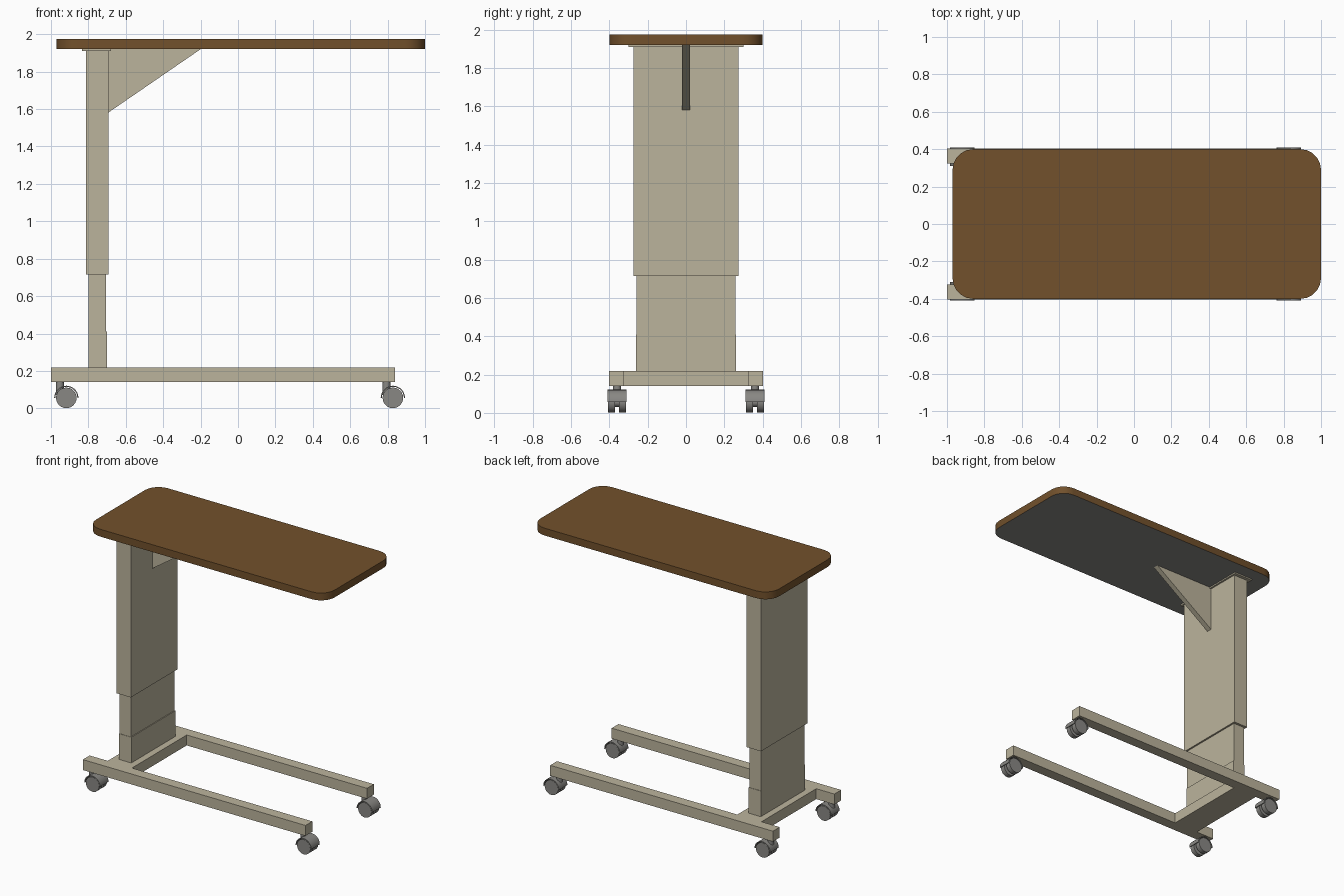
import bpy
import bmesh
import math
from mathutils import Matrix, Vector

if "Cube" in bpy.data.objects:
    bpy.data.objects.remove(bpy.data.objects["Cube"], do_unlink=True)


def make_material(name, rgb):
    mat = bpy.data.materials.new(name)
    mat.use_nodes = True
    mat.diffuse_color = (*rgb, 1)
    mat.node_tree.nodes["Principled BSDF"].inputs["Base Color"].default_value = (*rgb, 1)
    return mat


beige = make_material("beige_paint", (0.50, 0.455, 0.335))
brown = make_material("brown_wood", (0.168, 0.082, 0.025))
grey = make_material("grey_plastic", (0.25, 0.245, 0.23))


def finish(name, bm, *mats, smooth=False):
    bmesh.ops.recalc_face_normals(bm, faces=bm.faces)
    mesh = bpy.data.meshes.new(name)
    bm.to_mesh(mesh)
    bm.free()
    for mat in mats:
        mesh.materials.append(mat)
    obj = bpy.data.objects.new(name, mesh)
    bpy.context.collection.objects.link(obj)
    if smooth:
        bpy.ops.object.select_all(action="DESELECT")
        obj.select_set(True)
        bpy.context.view_layer.objects.active = obj
        bpy.ops.object.shade_smooth_by_angle(angle=math.radians(35))
    return obj


def box(name, x, y, z, mat=beige):
    """Box from (low, high) pairs on each axis."""
    bm = bmesh.new()
    bmesh.ops.create_cube(bm, size=1)
    for v in bm.verts:
        v.co = Vector([r[0] if c < 0 else r[1] for c, r in zip(v.co, (x, y, z))])
    return finish(name, bm, mat)


def extrude_profile(bm, points, direction):
    face = bm.faces.new([bm.verts.new(p) for p in points])
    new = bmesh.ops.extrude_face_region(bm, geom=[face])["geom"]
    moved = [g for g in new if isinstance(g, bmesh.types.BMVert)]
    bmesh.ops.translate(bm, verts=moved, vec=direction)


def cylinder(name, centre, radius, depth, axis, segments=24):
    bm = bmesh.new()
    turn = Matrix.Rotation(math.pi / 2, 4, "X") if axis == "Y" else Matrix()
    bmesh.ops.create_cone(bm, cap_ends=True, segments=segments, radius1=radius,
                          radius2=radius, depth=depth,
                          matrix=Matrix.Translation(centre) @ turn)
    return finish(name, bm, grey, smooth=True)


# Tabletop with rounded corners and a grey underside
X0, X1, HALF_Y, R, STEPS = -0.97, 1.0, 0.40, 0.11, 5
corners = [(X1 - R, HALF_Y - R), (X0 + R, HALF_Y - R),
           (X0 + R, R - HALF_Y), (X1 - R, R - HALF_Y)]
outline = []
for i, (cx, cy) in enumerate(corners):
    for s in range(STEPS + 1):
        a = (i + s / STEPS) * math.pi / 2
        outline.append((cx + R * math.cos(a), cy + R * math.sin(a), 1.92))
bm = bmesh.new()
extrude_profile(bm, outline, (0, 0, 0.055))
bmesh.ops.recalc_face_normals(bm, faces=bm.faces)
for f in bm.faces:
    f.material_index = 1 if f.normal.z < -0.9 else 0
finish("tabletop", bm, brown, grey, smooth=True)

# Column, telescoping in stages
box("mounting_plate", (-0.835, -0.68), (-0.30, 0.30), (1.91, 1.92))
box("upper_column", (-0.812, -0.693), (-0.275, 0.275), (0.715, 1.91))
box("middle_column", (-0.80, -0.706), (-0.257, 0.257), (0.41, 0.73))
box("lower_column", (-0.80, -0.70), (-0.26, 0.26), (0.21, 0.41))

# Triangular brace under the tabletop
bm = bmesh.new()
extrude_profile(bm, [(-0.695, -0.02, 1.58), (-0.20, -0.02, 1.92), (-0.695, -0.02, 1.92)],
                (0, 0.04, 0))
finish("support_brace", bm, beige)

# Base frame
box("base_crossbeam", (-0.85, -0.65), (-0.323, 0.323), (0.14, 0.218))
for side, s in (("front", -1), ("back", 1)):
    box(side + "_base_rail", (-1.0, 0.84), sorted((s * 0.323, s * 0.403)), (0.14, 0.218))


def caster(name, x, y):
    z = 0.056
    cylinder(name + "_stem", (x - 0.034, y, 0.105), 0.0215, 0.07, "Z", 16)
    cylinder(name + "_axle", (x, y, z), 0.025, 0.06, "Y", 16)
    for tag, dy in (("front", -0.029), ("back", 0.029)):
        cylinder(name + "_" + tag + "_wheel", (x, y + dy, z), 0.055, 0.036, "Y")
    # Half-round hood over the twin wheels
    arc = [math.pi * i / 14 for i in range(15)]
    ring = [(0.065, a) for a in arc] + [(0.059, a) for a in reversed(arc)]
    bm = bmesh.new()
    extrude_profile(bm, [(x + r * math.cos(a), y - 0.05, z + r * math.sin(a))
                         for r, a in ring], (0, 0.1, 0))
    finish(name + "_hood", bm, grey, smooth=True)


for end, x in (("column_end", -0.918), ("open_end", 0.828)):
    for side, y in (("front", -0.36), ("back", 0.36)):
        caster(side + "_" + end + "_caster", x, y)
